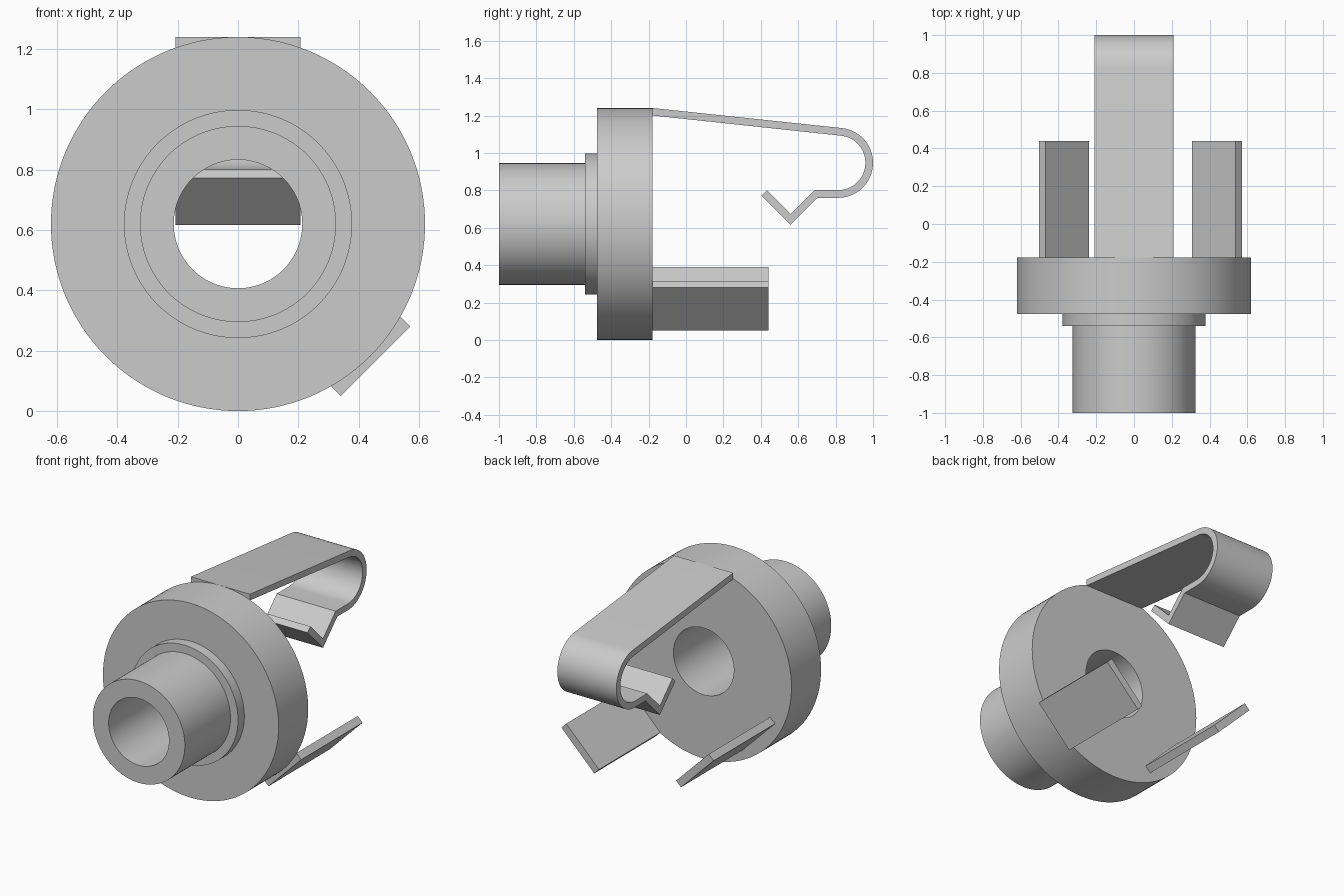
import bpy, bmesh, math
from mathutils import Vector, Matrix

if "Cube" in bpy.data.objects:
    bpy.data.objects.remove(bpy.data.objects["Cube"])

grey = bpy.data.materials.new("light_grey")
grey.use_nodes = True
COLOUR = (0.6, 0.6, 0.6, 1)
grey.diffuse_color = COLOUR
grey.node_tree.nodes["Principled BSDF"].inputs["Base Color"].default_value = COLOUR

AXIS_Z = 0.62     # height of the bore axis
BACK = -0.178     # rear face of the flange


def finish(name, bm):
    bmesh.ops.recalc_face_normals(bm, faces=bm.faces)
    mesh = bpy.data.meshes.new(name)
    bm.to_mesh(mesh)
    bm.free()
    mesh.materials.append(grey)
    obj = bpy.data.objects.new(name, mesh)
    bpy.context.collection.objects.link(obj)
    bpy.ops.object.select_all(action="DESELECT")
    obj.select_set(True)
    bpy.context.view_layer.objects.active = obj
    bpy.ops.object.shade_smooth_by_angle(angle=math.radians(30))
    return obj


def extrude(name, points, offset):
    """Extrude a closed outline along an offset vector."""
    bm = bmesh.new()
    face = bm.faces.new([bm.verts.new(p) for p in points])
    new = bmesh.ops.extrude_face_region(bm, geom=[face])["geom"]
    bmesh.ops.translate(bm, vec=offset,
                        verts=[v for v in new if isinstance(v, bmesh.types.BMVert)])
    return finish(name, bm)


def lathe(name, profile, steps=128):
    """Spin a closed (radius, y) profile around the bore axis."""
    bm = bmesh.new()
    rings = []
    for i in range(steps):
        turn = Matrix.Rotation(math.tau * i / steps, 3, "Y")
        rings.append([bm.verts.new(turn @ Vector((0, y, r)) + Vector((0, 0, AXIS_Z)))
                      for r, y in profile])
    n = len(profile)
    for i, ring in enumerate(rings):
        nxt = rings[(i + 1) % steps]
        for j in range(n):
            k = (j + 1) % n
            bm.faces.new((ring[j], ring[k], nxt[k], nxt[j]))
    return finish(name, bm)


# Flange, shoulder and hollow spigot
lathe("flanged_bushing", [(0.213, -1), (0.325, -1), (0.325, -0.54), (0.378, -0.54),
                          (0.378, -0.476), (0.62, -0.476), (0.62, BACK), (0.213, BACK)])


# Curled spring clip: straight arm, round bend, then a V-shaped catch
def bend(radius, steps=32):
    start, end = math.radians(84), math.radians(-90)
    return [(0.813 + radius * math.cos(a), 0.947 + radius * math.sin(a))
            for a in (start + (end - start) * i / steps for i in range(steps + 1))]


outer = [(BACK, 1.24)] + bend(0.187) + [(0.704, 0.76), (0.56, 0.616), (0.404, 0.772)]
inner = [(BACK, 1.2)] + bend(0.146) + [(0.687, 0.801), (0.56, 0.674), (0.433, 0.801)]
extrude("spring_clip", [(-0.208, y, z) for y, z in outer + inner[::-1]], (0.416, 0, 0))

# Two flat prongs set at 45 degrees; each is placed by its inner top corner
for name, side, x, z in (("left_prong", 1, 0.537, 0.315), ("right_prong", -1, 0.469, 0.39)):
    corners = [(0, 0), (0.034, -0.034), (-0.197, -0.265), (-0.231, -0.231)]
    extrude(name, [(side * (x + dx), BACK, z + dz) for dx, dz in corners],
            (0, 0.44 - BACK, 0))
